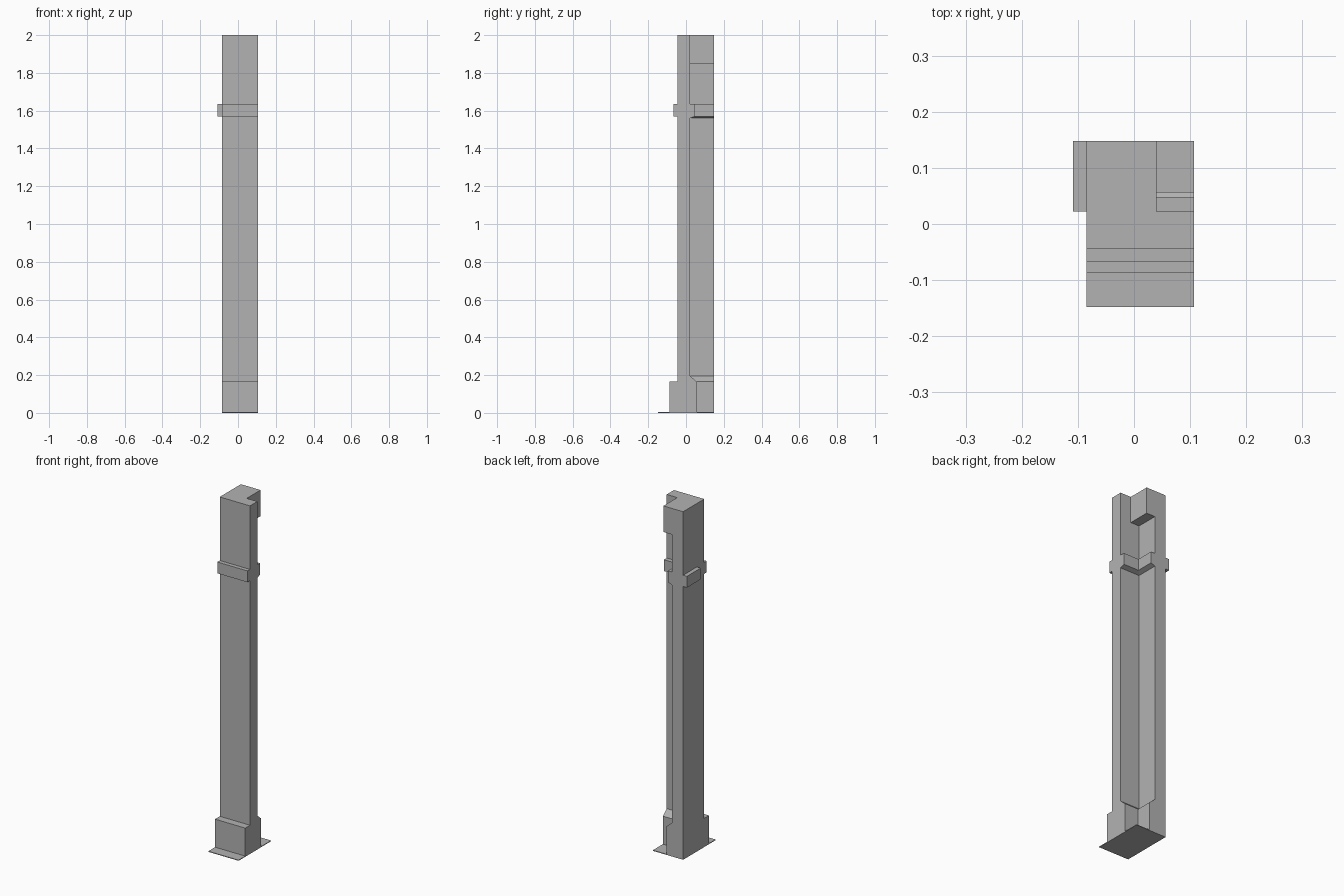
import bpy, bmesh

if "Cube" in bpy.data.objects:
    bpy.data.objects.remove(bpy.data.objects["Cube"])

stone = bpy.data.materials.new("grey_stone")
stone.diffuse_color = (0.45, 0.45, 0.45, 1)
stone.use_nodes = True
stone.node_tree.nodes["Principled BSDF"].inputs["Base Color"].default_value = stone.diffuse_color

LEFT, RIGHT, BACK = -0.085, 0.107, 0.1475


def finish(name, bm):
    bmesh.ops.remove_doubles(bm, verts=bm.verts, dist=1e-5)
    bmesh.ops.dissolve_degenerate(bm, edges=bm.edges, dist=1e-5)
    bmesh.ops.recalc_face_normals(bm, faces=bm.faces)
    me = bpy.data.meshes.new(name)
    bm.to_mesh(me)
    bm.free()
    me.materials.append(stone)
    ob = bpy.data.objects.new(name, me)
    bpy.context.collection.objects.link(ob)
    return ob


def loft(name, rings):
    """Skin a stack of equal-length (x, y) outlines, each paired with a height."""
    bm = bmesh.new()
    rows = [[bm.verts.new((x, y, z)) for x, y in pts] for z, pts in rings]
    for a, b in zip(rows, rows[1:]):
        for i in range(len(a)):
            j = (i + 1) % len(a)
            bm.faces.new((a[i], a[j], b[j], b[i]))
    bm.faces.new(rows[0][::-1])
    bm.faces.new(rows[-1])
    return finish(name, bm)


def outline(front, inner_y, inner_x):
    """L-shaped plan: a block with its back right corner cut away."""
    return [(LEFT, front), (RIGHT, front), (RIGHT, inner_y),
            (inner_x, inner_y), (inner_x, BACK), (LEFT, BACK)]


def box(name, x0, x1, y0, y1, z0, z1):
    pts = [(x0, y0), (x1, y0), (x1, y1), (x0, y1)]
    return loft(name, [(z0, pts), (z1, pts)])


# Column: plinth with sloped inner top, shaft, moulded band, wider head
F, Y, X = -0.044, 0.022, -0.015
shaft = outline(F, Y, X)
plinth = outline(-0.087, 0.057, 0.02)
band = outline(-0.067, 0.048, 0.011)
head = outline(F, Y, 0.04)
loft("column", [
    (0.0, plinth), (0.165, plinth),
    (0.165, outline(F, 0.057, 0.02)), (0.195, shaft),
    (1.56, shaft), (1.57, outline(F, 0.048, 0.011)),
    (1.57, band), (1.635, band),
    (1.635, shaft), (1.85, shaft),
    (1.85, head), (2.0, head)])

# Band return on the left side
box("side_band", -0.109, LEFT, Y, BACK, 1.57, 1.635)

# Thin ground plate
box("base_plate", LEFT, RIGHT, -0.1475, BACK, 0.0, 0.004)
